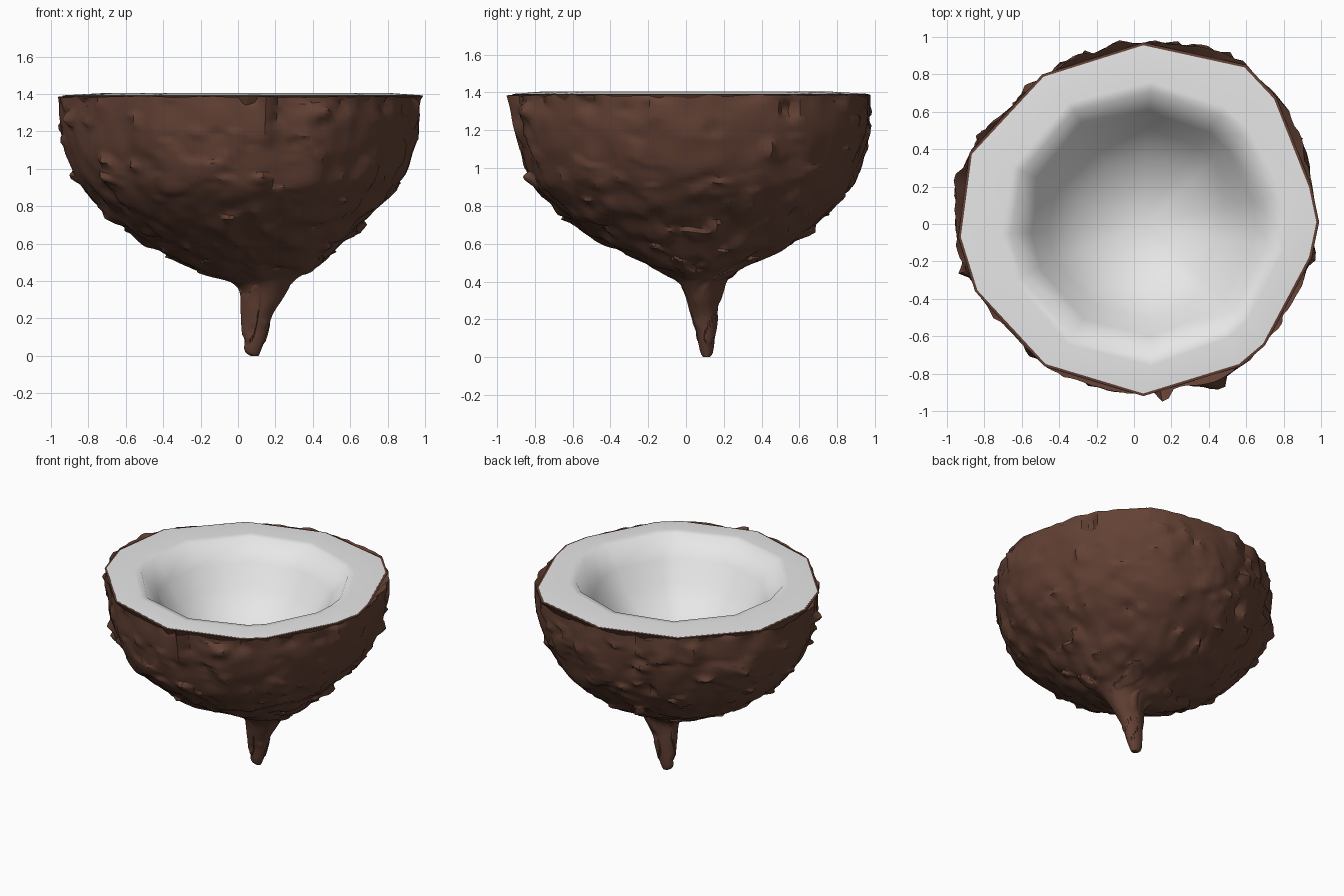
import bpy, bmesh, math
from mathutils import Vector, noise

cube = bpy.data.objects.get("Cube")
if cube:
    bpy.data.objects.remove(cube)


def material(name, rgb):
    m = bpy.data.materials.new(name)
    m.use_nodes = True
    colour = (*rgb, 1)
    m.diffuse_color = colour
    m.node_tree.nodes["Principled BSDF"].inputs["Base Color"].default_value = colour
    return m


husk_brown = material("husk brown", (0.125, 0.053, 0.035))
flesh_white = material("flesh white", (0.8, 0.8, 0.8))


def loft(name, rings, mat, angle, cap_end=True):
    """Join rings of equal point count into a surface, optionally closing the last one."""
    bm = bmesh.new()
    loops = [[bm.verts.new(p) for p in ring] for ring in rings]
    for a, b in zip(loops, loops[1:]):
        for i in range(len(a)):
            j = (i + 1) % len(a)
            bm.faces.new((a[i], a[j], b[j], b[i]))
    if cap_end:
        last = loops[-1]
        tip = bm.verts.new(sum((v.co for v in last), Vector()) / len(last))
        for i in range(len(last)):
            bm.faces.new((last[i], last[(i + 1) % len(last)], tip))
    mesh = bpy.data.meshes.new(name)
    bm.to_mesh(mesh)
    bm.free()
    mesh.materials.append(mat)
    obj = bpy.data.objects.new(name, mesh)
    bpy.context.collection.objects.link(obj)
    bpy.ops.object.select_all(action='DESELECT')
    obj.select_set(True)
    bpy.context.view_layer.objects.active = obj
    bpy.ops.object.shade_smooth_by_angle(angle=math.radians(angle))
    return obj


# Husk sections from rim to tip: height, centre x, centre y, radius x, radius y
sections = [
    (1.385, 0.0, 0.0, 0.99, 0.99), (1.2, 0.0, 0.0, 0.98, 0.98),
    (1.0, 0.0, 0.0, 0.92, 0.92), (0.84, 0.0, 0.01, 0.81, 0.83),
    (0.62, 0.02, 0.04, 0.57, 0.55), (0.49, 0.08, 0.06, 0.37, 0.27),
    (0.435, 0.09, 0.075, 0.26, 0.18), (0.37, 0.14, 0.085, 0.14, 0.11),
    (0.2, 0.1, 0.1, 0.08, 0.06), (0.04, 0.08, 0.11, 0.045, 0.035),
    (0.0, 0.09, 0.11, 0.02, 0.015)]

# Uneven plan of the husk: relative radius every 15 degrees
plan = [0.98, 0.99, 1.02, 1.035, 1.04, 1.01, 0.98, 0.95, 0.935, 0.92, 0.95, 0.97,
        0.965, 0.935, 0.9, 0.875, 0.9, 0.9, 0.92, 0.91, 0.96, 0.95, 0.945, 0.96]


def plan_at(a):
    t = a / (2 * math.pi) * len(plan)
    i = int(t)
    f = t - i
    f = f * f * (3 - 2 * f)
    return plan[i % len(plan)] * (1 - f) + plan[(i + 1) % len(plan)] * f


def section_at(t):
    """Smooth interpolation along the husk sections."""
    i = min(int(t), len(sections) - 2)
    f = t - i
    pts = [Vector(sections[max(0, min(k, len(sections) - 1))]) for k in range(i - 1, i + 3)]
    m0, m1 = (pts[2] - pts[0]) / 2, (pts[3] - pts[1]) / 2
    return (pts[1] * (2*f**3 - 3*f**2 + 1) + m0 * (f**3 - 2*f**2 + f)
            + pts[2] * (3*f**2 - 2*f**3) + m1 * (f**3 - f**2))


def bark(p):
    """Lumps, ledges of torn fibre, small snags and pits."""
    q = Vector((p.x, p.y, p.z * 0.6))
    lump = 0.015 * noise.noise(q * 3.5)
    grain = 0.012 * noise.noise(q * 11)
    ledge = 0.015 if noise.noise(q * 6 + Vector((7, 3, 1))) > 0.3 else 0
    snag = 0.12 * max(0, noise.noise(p * 10 + Vector((2, 9, 4))) - 0.4)
    pit = -0.1 * max(0, noise.noise(p * 8 + Vector((5, 1, 8))) - 0.42)
    return lump + grain + ledge + snag + pit


sides, steps = 160, 100
husk_rings = []
for s in range(steps + 1):
    z, cx, cy, rx, ry = section_at(s / steps * (len(sections) - 1))
    uneven = max(0, min(1, (z - 0.4) / 0.2))
    strength = min(1, max(rx, 0.15) / 0.35)
    ring = []
    for k in range(sides):
        a = 2 * math.pi * k / sides
        out = Vector((math.cos(a), math.sin(a), 0))
        grow = 1 + (plan_at(a) - 1) * uneven
        p = Vector((cx + rx * grow * out.x, cy + ry * grow * out.y, z))
        # Loose flake of fibre standing off the front of the rim
        flake = 0.08 * math.exp(-((a - math.radians(280)) / 0.03) ** 2)
        p += out * (bark(p) * strength + flake * max(0, (z - 1.1) / 0.285))
        if 0.03 < z < 1.36:
            p.z += 0.02 * noise.noise(p * 8 + Vector((4, 4, 0))) * strength
        elif z > 1.36:
            p.z += 0.01 * noise.noise(p * 12)
        ring.append(p)
    husk_rings.append(ring)
# Tuck the rim inwards behind the outer edge
top = husk_rings[0]
husk_rings.insert(0, [Vector((p.x * 0.985, p.y * 0.985, p.z - 0.01)) for p in top])
husk_rings.insert(0, [Vector((p.x * 0.88, p.y * 0.88, p.z - 0.12)) for p in top])
husk = loft("rough_husk", husk_rings, husk_brown, 38)
husk.data.flip_normals()

# Faceted outline of the cut face
outline = [(0.99, 0.01), (0.95, 0.2), (0.76, 0.68), (0.6, 0.85), (0.05, 0.97),
           (-0.49, 0.8), (-0.88, 0.38), (-0.94, -0.07), (-0.85, -0.36),
           (-0.48, -0.76), (0.05, -0.92), (0.57, -0.76), (0.7, -0.65), (0.95, -0.18)]


def outline_ring(scale, z):
    return [Vector((x * scale, y * scale, z)) for x, y in outline]


# Thin inner shell edge around the flesh
shell = loft("inner_shell_edge", [outline_ring(0.97, 1.36), outline_ring(0.983, 1.392),
                                  outline_ring(1.0, 1.39), outline_ring(0.86, 1.15)],
             husk_brown, 30, cap_end=False)
shell.data.flip_normals()

# Flesh: flat rim, rounded lip and hollow bowl
rim_centre = Vector((0.05, 0.0, 0))
flesh_rings = [outline_ring(0.985, 1.37), outline_ring(0.985, 1.393)]
for radius, z in [(0.76, 1.405), (0.71, 1.4), (0.6, 1.26), (0.51, 1.11),
                  (0.37, 0.98), (0.21, 0.9), (0.08, 0.87)]:
    ring = []
    for x, y in outline:
        d = Vector((x, y, 0)).normalized()
        ring.append(rim_centre + d * radius + Vector((0, 0, z)))
    flesh_rings.append(ring)
loft("white_flesh", flesh_rings, flesh_white, 50)
